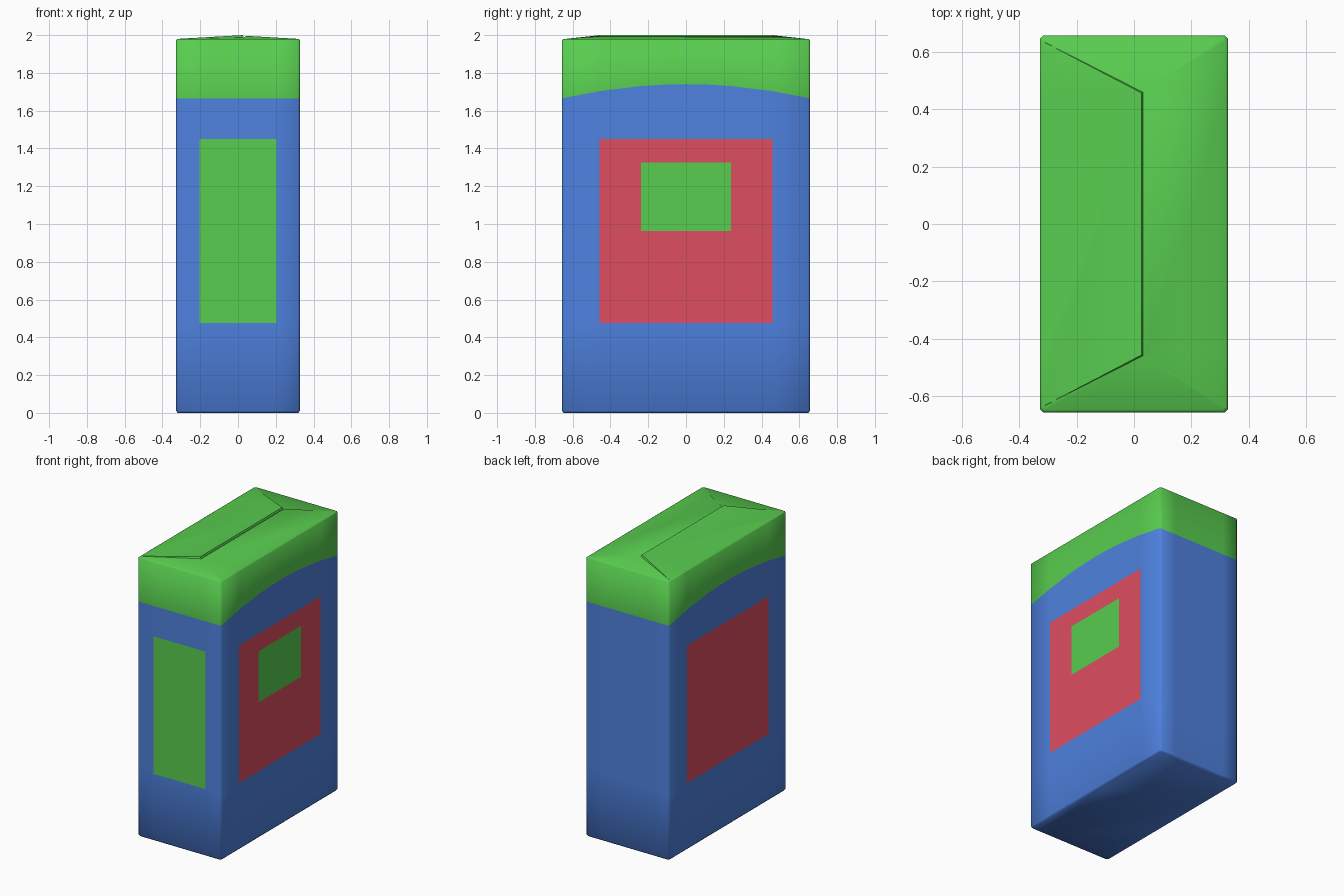
import bpy, bmesh

if "Cube" in bpy.data.objects:
    bpy.data.objects.remove(bpy.data.objects["Cube"])

HX, HY, C = 0.328, 0.657, 0.011       # half width, half depth, edge chamfer
TOP = 1.98


def material(name, rgb):
    m = bpy.data.materials.new(name)
    m.diffuse_color = (*rgb, 1)
    m.use_nodes = True
    m.node_tree.nodes["Principled BSDF"].inputs["Base Color"].default_value = m.diffuse_color
    return m


# Carton outline: front, right, back, left, with chamfered corners
xs = [-HX + C, -0.204, 0.204, HX - C]
ys = [-HY + C, -0.458, -0.238, -0.12, 0, 0.12, 0.238, 0.458, HY - C]
outline = ([(x, -HY) for x in xs] + [(HX, y) for y in ys] +
           [(x, HY) for x in reversed(xs)] + [(-HX, y) for y in reversed(ys)])
N = len(outline)
nx, ny = len(xs), len(ys)

bm = bmesh.new()


def ring(z, inset=0.0):
    kx, ky = (HX - inset) / HX, (HY - inset) / HY
    return [bm.verts.new((x * kx, y * ky, z)) for x, y in outline]


def face(verts, mat):
    f = bm.faces.new(verts)
    f.material_index = mat
    f.smooth = True
    return f


# Levels follow the panel and label borders; the colour border is an arch
levels = [ring(0, C * 0.8)] + [ring(z) for z in (C, 0.475, 0.963, 1.325, 1.45)]
arch = ring(1.665)
for v in arch:
    if abs(v.co.x) > HX - 1e-4:
        v.co.z += 0.075 * (1 - (v.co.y / HY) ** 2)
levels += [arch, ring(TOP - C * 0.6), ring(TOP, C * 0.8)]

BLUE, GREEN, RED = 0, 1, 2


def cell_colour(c, row):
    if row >= 6:
        return GREEN                                   # upper band
    if 2 <= row <= 4:
        if c.y < -HY + 0.001 and abs(c.x) < 0.2:
            return GREEN                               # front panel
        if abs(c.x) > HX - 0.001 and abs(c.y) < 0.45:
            label = c.x > 0 and row == 3 and abs(c.y) < 0.238
            return GREEN if label else RED             # side panels and label
    return BLUE


for row, (lo, hi) in enumerate(zip(levels, levels[1:])):
    for i in range(N):
        j = (i + 1) % N
        f = face([lo[i], lo[j], hi[j], hi[i]], BLUE)
        f.material_index = cell_colour(f.calc_center_median(), row)
face(levels[0][::-1], BLUE)

# Folded top: two raised side panels, sunken end flaps and a seam groove
t = levels[-1]
front, right = t[:nx], t[nx:nx + ny]
back, left = t[nx + ny:2 * nx + ny], t[2 * nx + ny:]
L0, L1 = [bm.verts.new((0.026, y, 2.0)) for y in (-0.457, 0.457)]
G0, G1 = [bm.verts.new((0.031, y, 1.987)) for y in (-0.460, 0.460)]
R0, R1 = [bm.verts.new((0.044, y, 1.996)) for y in (-0.455, 0.455)]
roof = [left + [L0, L1], right + [R1, R0], front + [G0], back + [G1],
        [L0, G0, G1, L1], [G0, R0, R1, G1],
        [left[-1], front[0], G0], [left[-1], G0, L0],
        [left[0], G1, back[-1]], [left[0], L1, G1],
        [front[-1], right[0], G0], [right[0], R0, G0],
        [right[-1], back[0], G1], [right[-1], G1, R1]]
for poly in roof:
    face(poly, GREEN)
bmesh.ops.recalc_face_normals(bm, faces=bm.faces)

mesh = bpy.data.meshes.new("carton")
bm.to_mesh(mesh)
bm.free()
for name, rgb in (("blue", (0.078, 0.223, 0.745)), ("green", (0.098, 0.61, 0.078)),
                  ("red", (0.72, 0.074, 0.119))):
    mesh.materials.append(material(name, rgb))
carton = bpy.data.objects.new("carton", mesh)
bpy.context.collection.objects.link(carton)

# Smooth body, crisp seam
bpy.context.view_layer.objects.active = carton
carton.select_set(True)
bpy.ops.object.shade_smooth_by_angle(angle=0.95)
